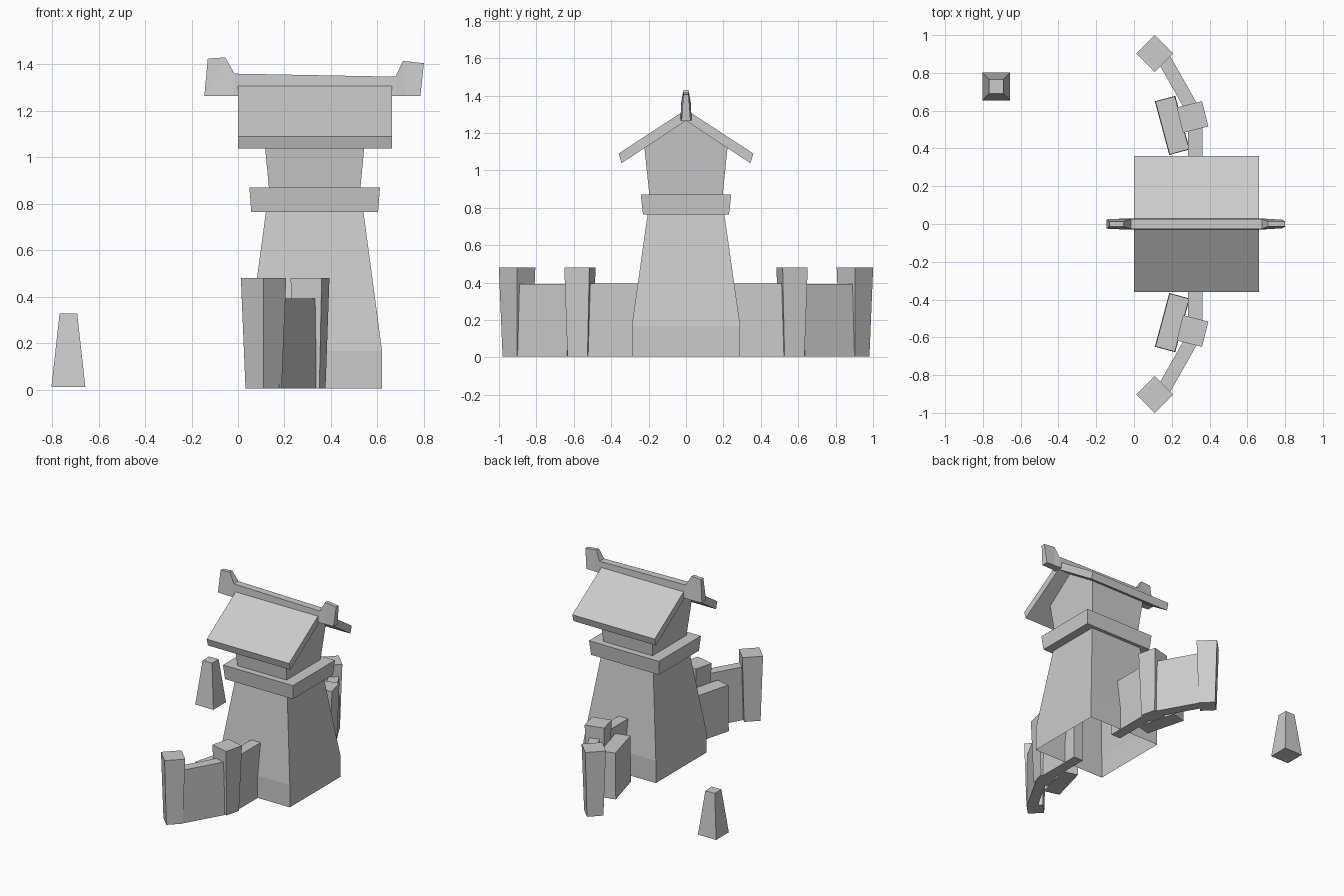
import bpy
from math import radians, cos, sin

if "Cube" in bpy.data.objects:
    bpy.data.objects.remove(bpy.data.objects["Cube"])

TX = 0.33  # tower centre in x


def loft(name, rings, open_bottom=False):
    """Skin a stack of equal-length vertex rings with flat faces."""
    n = len(rings[0])
    verts = [v for ring in rings for v in ring]
    faces = [(k * n + i, k * n + (i + 1) % n, (k + 1) * n + (i + 1) % n, (k + 1) * n + i)
             for k in range(len(rings) - 1) for i in range(n)]
    faces.append(tuple(range((len(rings) - 1) * n, len(rings) * n)))
    if not open_bottom:
        faces.append(tuple(reversed(range(n))))
    mesh = bpy.data.meshes.new(name)
    mesh.from_pydata(verts, [], faces)
    mesh.update()
    obj = bpy.data.objects.new(name, mesh)
    bpy.context.collection.objects.link(obj)
    return obj


def block(name, cx, cy, levels, angle=0, open_bottom=False):
    """Rectangular block through levels of (z, half x, half y), turned about z."""
    c, s = cos(radians(angle)), sin(radians(angle))
    rings = []
    for z, hx, hy in levels:
        corners = [(-hx, -hy), (hx, -hy), (hx, hy), (-hx, hy)]
        rings.append([(cx + x * c - y * s, cy + x * s + y * c, z) for x, y in corners])
    return loft(name, rings, open_bottom)


# Tower body (hollow underneath) and the flared ledge
block("tower_body", TX, 0, [(0.005, 0.29, 0.29), (0.167, 0.29, 0.29), (0.78, 0.208, 0.203)],
      open_bottom=True)
block("tower_ledge", TX, 0, [(0.765, 0.273, 0.23), (0.87, 0.281, 0.242)])

# Upper room with gable ends, flaring outwards with height
room = [(-0.195, 0.86), (0.195, 0.86), (0.222, 1.12), (0, 1.265), (-0.222, 1.12)]
loft("upper_room", [[(TX + s * (0.197 + 0.095 * (z - 0.87)), y, z) for y, z in room]
                    for s in (-1, 1)])

# Pitched roof as one folded slab
roof = [(0, 1.325), (-0.36, 1.09), (-0.345, 1.038), (0, 1.265), (0.345, 1.038), (0.36, 1.09)]
loft("roof", [[(x, y, z) for y, z in roof] for x in (0.0, 0.663)])

# Ridge beam with upturned ends: bottom, shoulder and top of each cross-section
stations = [(-0.145, -0.13, 1.425, 0.024, 0.014), (-0.13, -0.055, 1.43, 0.026, 0.014),
            (-0.02, -0.015, 1.36, 0.03, 0.026), (0.68, 0.678, 1.347, 0.03, 0.026),
            (0.72, 0.71, 1.415, 0.026, 0.014), (0.785, 0.80, 1.405, 0.024, 0.014)]
loft("ridge_beam", [[(xb, -wb, 1.263), (xb, wb, 1.263), (xt, wt, zt), (xt, -wt, zt)]
                    for xb, xt, zt, wb, wt in stations])

# Side walls, mirrored front to back
for s, side in ((1, "back"), (-1, "front")):
    post = [(0.005, 0.055, 0.055), (0.48, 0.069, 0.069)]
    block(side + "_end_post", 0.11, s * 0.903, post, 45)
    block(side + "_middle_post", 0.31, s * 0.567, post, s * 14)
    block(side + "_outer_wall", 0.225, s * 0.757,
          [(0.005, 0.036, 0.16), (0.392, 0.036, 0.16)], s * 29.5)
    block(side + "_inner_wall", 0.324, s * 0.36,
          [(0.005, 0.038, 0.165), (0.395, 0.038, 0.165)])
    block(side + "_wall_step", 0.2025, s * 0.522,
          [(0.005, 0.056, 0.147), (0.34, 0.053, 0.145)], s * 15)

# Free-standing marker stone
block("marker_stone", -0.73, 0.728, [(0.012, 0.073, 0.073), (0.328, 0.038, 0.038)])
